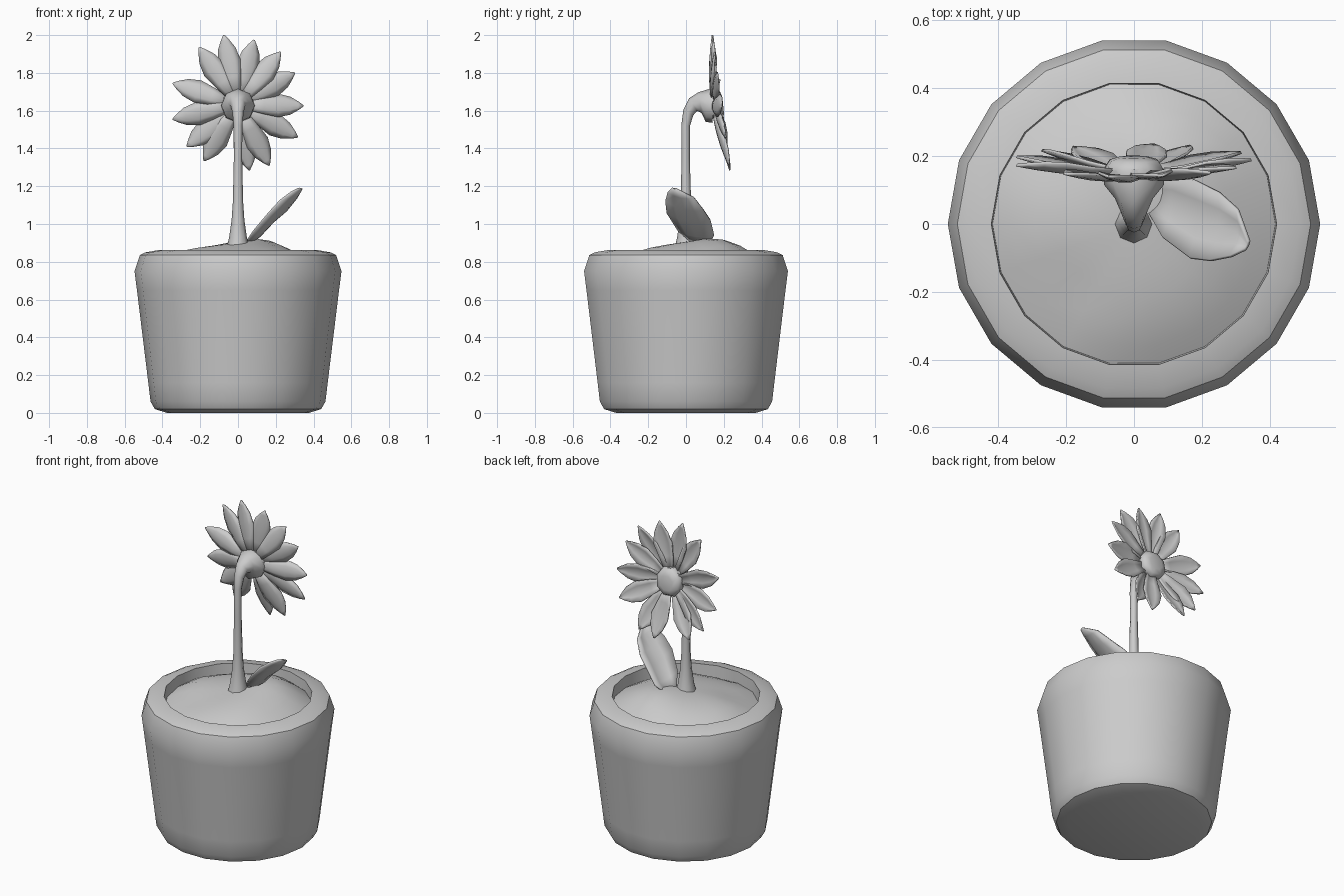
import bpy, math
from mathutils import Vector

if "Cube" in bpy.data.objects:
    bpy.data.objects.remove(bpy.data.objects["Cube"])


def make(name, verts, faces, angle=40, thick=0):
    me = bpy.data.meshes.new(name)
    me.from_pydata([tuple(v) for v in verts], [], faces)
    me.validate()
    ob = bpy.data.objects.new(name, me)
    bpy.context.collection.objects.link(ob)
    bpy.ops.object.select_all(action='DESELECT')
    ob.select_set(True)
    bpy.context.view_layer.objects.active = ob
    bpy.ops.object.mode_set(mode='EDIT')
    bpy.ops.mesh.select_all(action='SELECT')
    bpy.ops.mesh.normals_make_consistent(inside=False)
    bpy.ops.object.mode_set(mode='OBJECT')
    bpy.ops.object.shade_smooth_by_angle(angle=math.radians(angle))
    if thick:
        mod = ob.modifiers.new("thickness", 'SOLIDIFY')
        mod.thickness = thick
        mod.offset = 0
    return ob


def skin(rings, cap_start=True, cap_end=True):
    """Join equal rings of points with quads."""
    n = len(rings[0])
    verts = [p for r in rings for p in r]
    faces = [(i * n + j, i * n + (j + 1) % n, (i + 1) * n + (j + 1) % n, (i + 1) * n + j)
             for i in range(len(rings) - 1) for j in range(n)]
    if cap_start:
        faces.append(tuple(range(n))[::-1])
    if cap_end:
        faces.append(tuple(range((len(rings) - 1) * n, len(rings) * n)))
    return verts, faces


def strip(rows):
    """Join open rows of points with quads."""
    n = len(rows[0])
    verts = [p for r in rows for p in r]
    faces = [(i * n + j, i * n + j + 1, (i + 1) * n + j + 1, (i + 1) * n + j)
             for i in range(len(rows) - 1) for j in range(n - 1)]
    return verts, faces


def circle(r, z, n):
    return [Vector((r * math.cos(2 * math.pi * k / n), r * math.sin(2 * math.pi * k / n), z))
            for k in range(n)]


# Pot: 18-sided lathe with rounded foot and rim
pot_profile = [(0.375, 0.0), (0.44, 0.02), (0.463, 0.06), (0.475, 0.16), (0.535, 0.65), (0.548, 0.75),
               (0.52, 0.835), (0.49, 0.85), (0.42, 0.862), (0.415, 0.77)]
make("pot", *skin([circle(r, z, 18) for r, z in pot_profile], True, True))


# Soil: uneven mound, higher towards the back
def soil_z(x, y):
    r = math.hypot(x, y) / 0.43
    bump = 0.035 * math.exp(-((x - 0.15) ** 2 + (y - 0.2) ** 2) / 0.03)
    dip = 0.03 * math.exp(-((x + 0.22) ** 2 + (y + 0.2) ** 2) / 0.015)
    return 0.785 + 0.11 * (1 - r ** 2.6) + bump - dip + 0.06 * y * (1 - r) + 0.006 * math.sin(14 * x + 5 * y)


rings = [circle(r, 0, 18) for r in (0.418, 0.36, 0.29, 0.22, 0.14, 0.06)]
for ring in rings:
    for p in ring:
        p.z = soil_z(p.x, p.y)
make("soil", *skin(rings, False, True))

# Stem: hexagonal tube bending backwards and flaring into the calyx
# (y, z, radius, direction angle from vertical)
path = [(0, 0.875, 0.06, 0), (0, 0.93, 0.047, 0), (0, 1.02, 0.034, 0), (0, 1.12, 0.027, 0),
        (-0.002, 1.35, 0.022, 0), (-0.002, 1.52, 0.023, 5), (0.012, 1.59, 0.03, 30),
        (0.038, 1.632, 0.04, 58), (0.075, 1.643, 0.056, 82), (0.115, 1.628, 0.088, 97),
        (0.15, 1.625, 0.09, 97)]
rings = []
for y, z, r, a in path:
    a = math.radians(a)
    side = Vector((0, math.cos(a), -math.sin(a)))
    ring = []
    for k in range(8):
        t = 2 * math.pi * k / 8 - math.pi / 2
        ring.append(Vector((0, y, z)) + Vector((r * math.cos(t), 0, 0)) + side * r * math.sin(t))
    rings.append(ring)
make("stem", *skin(rings), angle=60)

# Flower centre: low octagonal dome
rings = []
for r, y in ((0.085, 0.14), (0.09, 0.165), (0.075, 0.188), (0.045, 0.197)):
    rings.append([Vector((r * math.cos(math.pi * k / 4 + 0.3), y - 0.1 * r * math.sin(math.pi * k / 4 + 0.3),
                          1.628 + r * math.sin(math.pi * k / 4 + 0.3))) for k in range(8)])
make("flower_centre", *skin(rings), angle=45)

# Petals: cupped pointed blades aimed at each tip (x, z)
tips = [(-0.075, 2.0), (0.085, 1.975), (0.225, 1.91), (0.30, 1.80), (0.345, 1.625), (0.315, 1.46),
        (0.165, 1.31), (0.06, 1.285), (-0.18, 1.335), (-0.27, 1.41), (-0.345, 1.555),
        (-0.345, 1.745), (-0.205, 1.935)]
widths = [(0.12, 0.022), (0.4, 0.045), (0.62, 0.06), (0.8, 0.046), (0.92, 0.022), (1.0, 0.002)]
for i, (tx, tz) in enumerate(tips):
    along = Vector((tx, 0, tz - 1.63))
    across = Vector((along.z, 0, -along.x)).normalized()
    y_tip = 0.188 - 0.13 * along.z
    y_base = 0.135 + 0.014 * (i % 2)
    rows = []
    for t, w in widths:
        mid = Vector((0, 0, 1.63)) + along * t
        mid.y = y_base + (y_tip - y_base) * t - 0.012 * math.sin(math.pi * t)
        twist = 0.12 * w * (1 if i % 2 else -1)
        row = []
        for s in (-1, -0.5, 0, 0.5, 1):
            p = mid + across * (w * s)
            p.y += 0.3 * w * s * s + twist * s
            row.append(p)
        rows.append(row)
    make(f"petal_{i + 1}", *strip(rows), angle=60, thick=0.008)

# Leaf: broad blade leaning out to the right, sagging along the midrib
edges = [((0.045, 0.03, 0.905), (0.06, 0.13, 0.91)), ((0.085, -0.04, 0.965), (0.11, 0.148, 0.945)),
         ((0.165, -0.1, 1.06), (0.175, 0.13, 1.02)), ((0.225, -0.107, 1.125), (0.25, 0.093, 1.075)),
         ((0.285, -0.095, 1.17), (0.305, 0.043, 1.14)), ((0.327, -0.075, 1.19), (0.338, -0.05, 1.188))]
rows = []
for a, b in edges:
    a, b = Vector(a), Vector(b)
    sag = Vector((0.6, 0, -0.8)) * 0.13 * (b - a).length
    rows.append([a.lerp(b, s) + sag * (4 * s * (1 - s)) for s in (0, 0.25, 0.5, 0.75, 1)])
make("leaf", *strip(rows), angle=60, thick=0.01)
